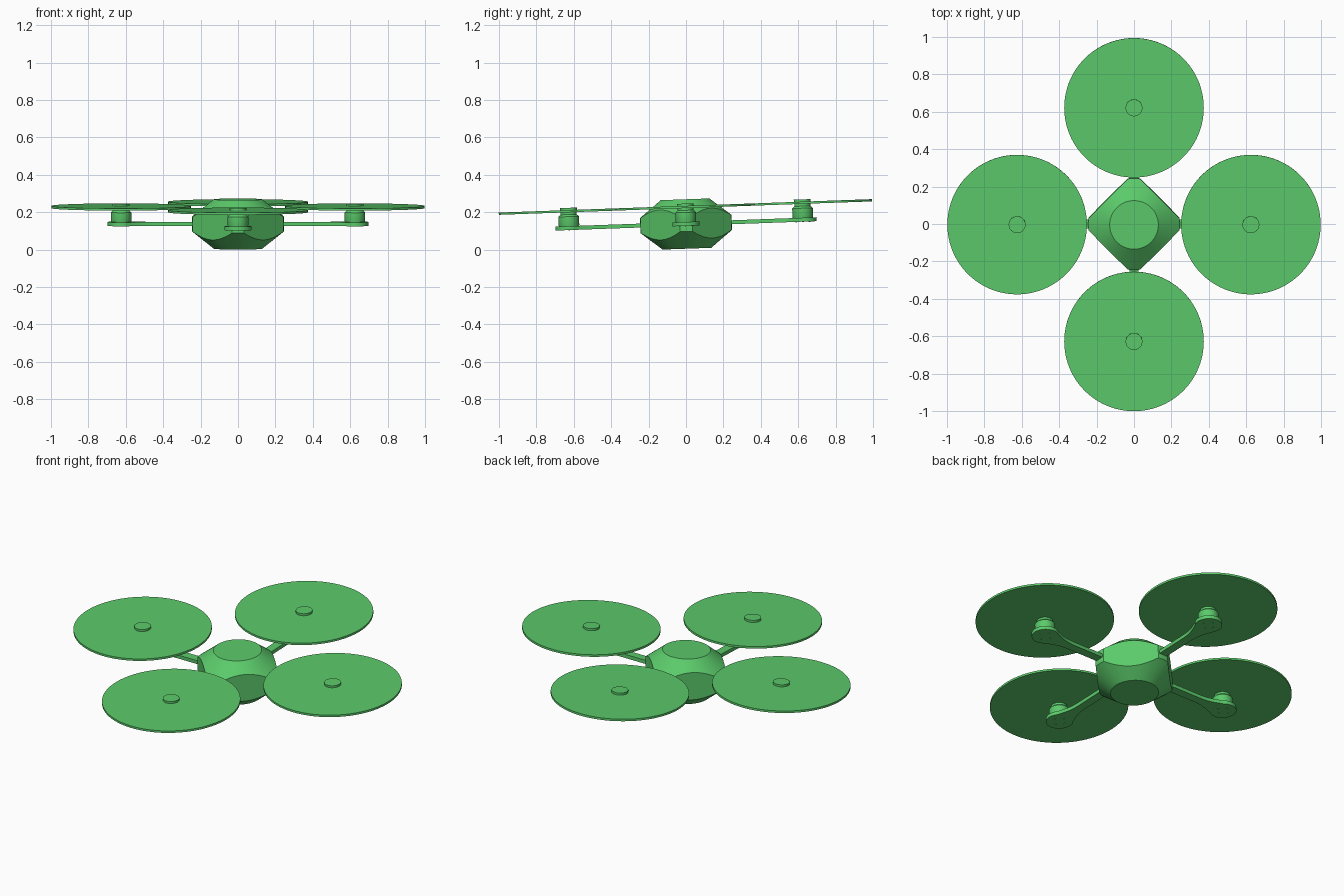
import bpy, bmesh, math
from mathutils import Matrix, Vector

if "Cube" in bpy.data.objects:
    bpy.data.objects.remove(bpy.data.objects["Cube"], do_unlink=True)

# The whole craft pitches slightly nose-down about its centre
POSE = Matrix.Translation((0, 0, 0.137)) @ Matrix.Rotation(0.036, 4, 'X')
REACH = 0.625

green = bpy.data.materials.new("green")
green.use_nodes = True
colour = (0.105, 0.59, 0.145, 1)
green.diffuse_color = colour
green.node_tree.nodes["Principled BSDF"].inputs["Base Color"].default_value = colour


def finish(name, bm, place=Matrix()):
    bmesh.ops.recalc_face_normals(bm, faces=bm.faces)
    bm.transform(POSE @ place)
    mesh = bpy.data.meshes.new(name)
    bm.to_mesh(mesh)
    bm.free()
    mesh.materials.append(green)
    obj = bpy.data.objects.new(name, mesh)
    bpy.context.collection.objects.link(obj)
    bpy.ops.object.select_all(action='DESELECT')
    obj.select_set(True)
    bpy.context.view_layer.objects.active = obj
    bpy.ops.object.shade_smooth_by_angle(angle=math.radians(30))
    return obj


def lathe(profile, sides=64):
    """Solid of revolution from (radius, z) points, capped at both ends."""
    bm = bmesh.new()
    rings = [[bm.verts.new((r * math.cos(math.tau * i / sides),
                            r * math.sin(math.tau * i / sides), z))
              for i in range(sides)] for r, z in profile]
    for low, high in zip(rings, rings[1:]):
        for i in range(sides):
            j = (i + 1) % sides
            bm.faces.new((low[i], low[j], high[j], high[i]))
    bm.faces.new(rings[0][::-1])
    bm.faces.new(rings[-1])
    return bm


def arm_mesh():
    """Thin bar flaring into a round motor pad, along +x."""
    side = [(0.2, 0.025), (0.45, 0.025), (0.49, 0.028), (0.53, 0.038), (0.56, 0.05)]
    arc = [(REACH + 0.073 * math.cos(math.radians(a)), 0.073 * math.sin(math.radians(a)))
           for a in range(130, -131, -10)]
    outline = side + arc + [(x, -y) for x, y in reversed(side)]
    bm = bmesh.new()
    face = bm.faces.new([bm.verts.new((x, y, -0.01)) for x, y in outline])
    top = bmesh.ops.extrude_face_region(bm, geom=[face], use_keep_orig=True)["geom"]
    bmesh.ops.translate(bm, vec=(0, 0, 0.021),
                        verts=[v for v in top if isinstance(v, bmesh.types.BMVert)])
    return bm


# Body: double cone with a short waist, cut by four upright diagonal planes
body = lathe([(0.13, -0.132), (0.245, -0.04), (0.245, 0.04), (0.13, 0.132)], 96)
for sx in (1, -1):
    for sy in (1, -1):
        normal = Vector((sx, sy, 0)).normalized()
        cut = bmesh.ops.bisect_plane(
            body, geom=body.verts[:] + body.edges[:] + body.faces[:],
            plane_co=normal * 0.195, plane_no=normal, clear_outer=True)
        rim = [e for e in body.edges if e.is_boundary]
        bmesh.ops.holes_fill(body, edges=rim, sides=0)
finish("body", body)

# Four identical arms with motor, rotor disc, hub and pad screws
for k, label in enumerate(("left", "back", "right", "front")):
    turn = Matrix.Rotation(k * math.pi / 2, 4, 'Z')
    tip = turn @ Matrix.Translation((REACH, 0, 0))
    finish(label + "_arm", arm_mesh(), turn)
    finish(label + "_motor", lathe([(0.053, 0.009), (0.055, 0.014), (0.055, 0.062),
                                    (0.043, 0.073), (0.043, 0.087)], 48), tip)
    finish(label + "_rotor_disc", lathe([(0.373, 0.085), (0.373, 0.097)], 96), tip)
    finish(label + "_hub", lathe([(0.045, 0.095), (0.045, 0.109)], 48), tip)
    for n in range(4):
        spot = Matrix.Rotation(n * math.pi / 2, 4, 'Z') @ Matrix.Translation((0.035, 0, 0))
        finish(f"{label}_screw_{n + 1}",
               lathe([(0.005, -0.012), (0.005, -0.009)], 12), tip @ spot)
